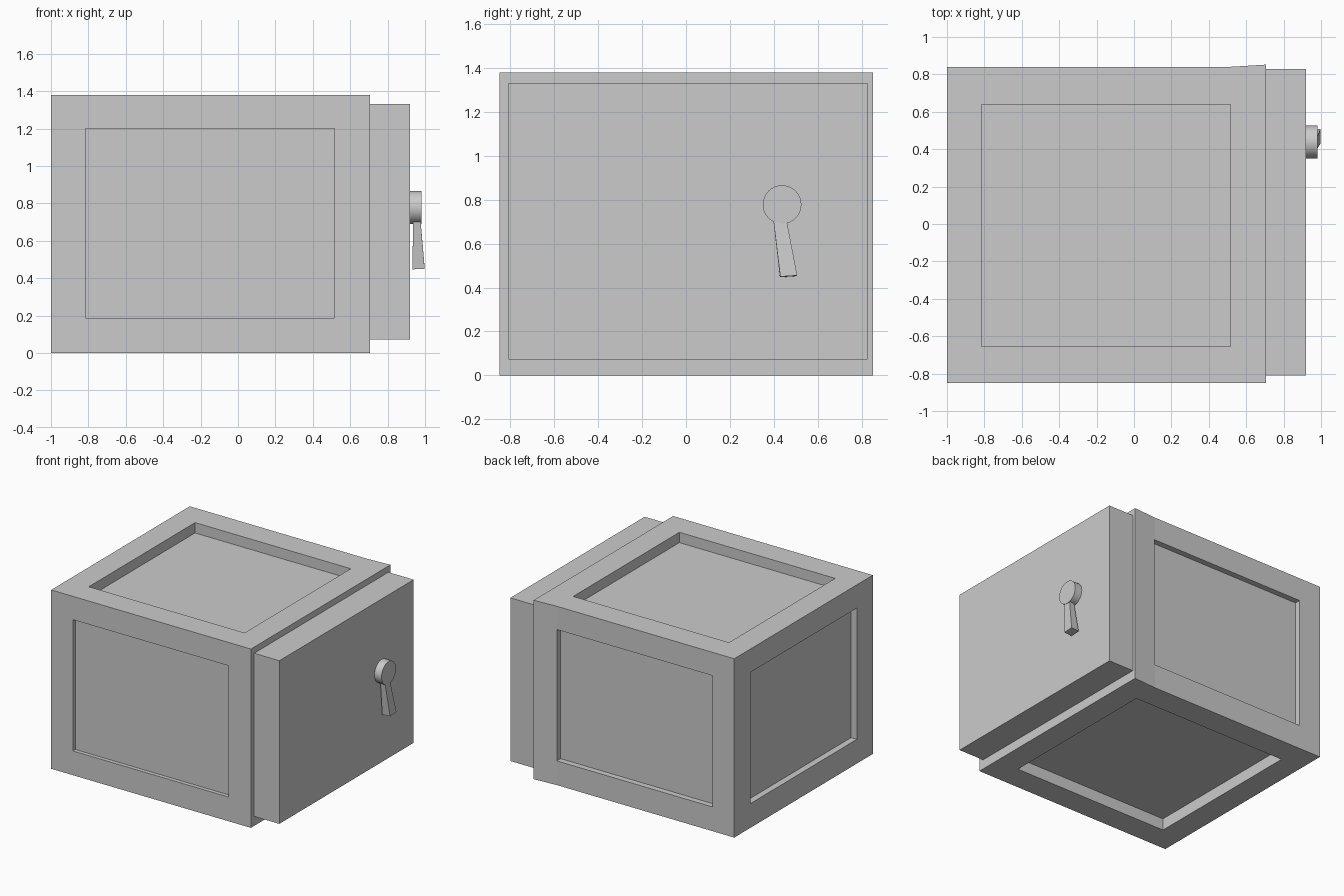
import bpy, bmesh
from math import pi
from mathutils import Matrix

if "Cube" in bpy.data.objects:
    bpy.data.objects.remove(bpy.data.objects["Cube"])


def make_object(name, bm):
    bmesh.ops.recalc_face_normals(bm, faces=bm.faces)
    mesh = bpy.data.meshes.new(name)
    bm.to_mesh(mesh)
    bm.free()
    obj = bpy.data.objects.new(name, mesh)
    bpy.context.collection.objects.link(obj)
    return obj


def loft(name, lower, upper):
    """Solid between two matching loops of points."""
    bm = bmesh.new()
    a = [bm.verts.new(p) for p in lower]
    b = [bm.verts.new(p) for p in upper]
    bm.faces.new(a)
    bm.faces.new(b)
    for i in range(len(a)):
        j = (i + 1) % len(a)
        bm.faces.new((a[i], a[j], b[j], b[i]))
    return make_object(name, bm)


def box(name, x, y, z):
    loop = [(x[0], y[0]), (x[1], y[0]), (x[1], y[1]), (x[0], y[1])]
    return loft(name, [(*p, z[0]) for p in loop], [(*p, z[1]) for p in loop])


# Body: slightly flared on the rear edge beside the door
outline = [(-1, -0.85), (0.705, -0.85), (0.705, 0.852), (0.51, 0.84), (-1, 0.84)]
body = loft("safe_body", [(*p, 0) for p in outline], [(*p, 1.38) for p in outline])

# Recessed panels on five sides
px, py, pz = (-0.815, 0.515), (-0.655, 0.64), (0.187, 1.2)
recesses = {
    "front": (px, (-1.0, -0.82), pz),
    "rear": (px, (0.795, 1.0), pz),
    "end": ((-1.2, -0.95), py, pz),
    "top": (px, py, (1.30, 1.5)),
    "base": (px, py, (-0.2, 0.09)),
}
for side, size in recesses.items():
    cutter = box(side + "_recess_cutter", *size)
    cutter.hide_render = True
    mod = body.modifiers.new(side + "_recess", 'BOOLEAN')
    mod.operation = 'DIFFERENCE'
    mod.solver = 'EXACT'
    mod.object = cutter
    bpy.context.view_layer.objects.active = body
    bpy.ops.object.modifier_apply(modifier=mod.name)
    bpy.data.objects.remove(cutter)

# Door
box("door", (0.705, 0.92), (-0.81, 0.828), (0.073, 1.332))

# Handle hub
bm = bmesh.new()
bmesh.ops.create_cone(bm, cap_ends=True, segments=32, radius1=0.088, radius2=0.088,
                      depth=0.06, matrix=Matrix.Translation((0.95, 0.438, 0.778))
                      @ Matrix.Rotation(pi / 2, 4, 'Y'))
hub = make_object("handle_hub", bm)
bpy.context.view_layer.objects.active = hub
hub.select_set(True)
bpy.ops.object.shade_smooth_by_angle()

# Tapered lever hanging from the hub
loft("handle_lever",
     [(0.932, 0.428, 0.447), (0.998, 0.43, 0.45), (0.998, 0.507, 0.455), (0.932, 0.505, 0.452)],
     [(0.937, 0.398, 0.71), (0.976, 0.398, 0.71), (0.976, 0.458, 0.71), (0.937, 0.458, 0.71)])
